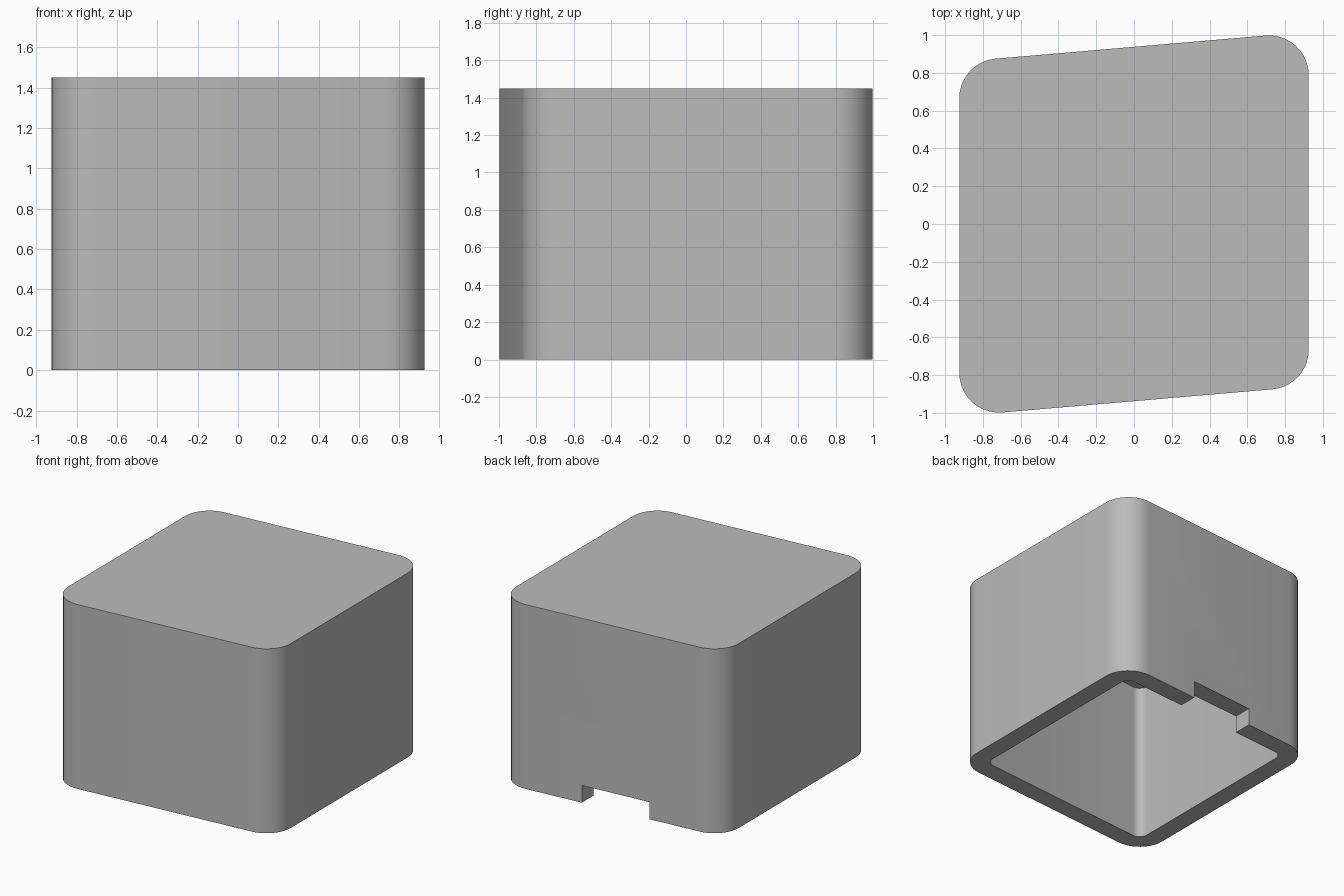
import bpy, bmesh, math

cube = bpy.data.objects.get("Cube")
if cube:
    bpy.data.objects.remove(cube, do_unlink=True)

HALF_X, HALF_Y, SKEW = 0.925, 0.938, 0.0857
HEIGHT, CAVITY, WALL, RADIUS = 1.45, 1.24, 0.145, 0.21

grey = bpy.data.materials.new("grey")
grey.use_nodes = True
grey.diffuse_color = (0.5, 0.5, 0.5, 1)
grey.node_tree.nodes["Principled BSDF"].inputs["Base Color"].default_value = (0.5, 0.5, 0.5, 1)


def outline(inset, steps=10):
    """Skewed rectangle with rounded corners, moved inward by the inset."""
    r = RADIUS - inset
    lean = math.atan(SKEW)
    cx = HALF_X - RADIUS
    cy = HALF_Y - RADIUS / math.cos(lean)
    half = []
    # right front corner, then right back corner
    for side, start, end in ((-1, lean - math.pi / 2, 0), (1, 0, lean + math.pi / 2)):
        for i in range(steps + 1):
            a = start + (end - start) * i / steps
            half.append((cx + r * math.cos(a), side * cy + SKEW * cx + r * math.sin(a)))
    # the other half is the same, turned half way round
    return half + [(-x, -y) for x, y in half]


def prism(name, points, z0, z1):
    bm = bmesh.new()
    base = bm.faces.new([bm.verts.new((x, y, z0)) for x, y in points])
    top = bmesh.ops.extrude_face_region(bm, geom=[base])["geom"]
    bmesh.ops.translate(bm, vec=(0, 0, z1 - z0),
                        verts=[v for v in top if isinstance(v, bmesh.types.BMVert)])
    bmesh.ops.recalc_face_normals(bm, faces=bm.faces)
    mesh = bpy.data.meshes.new(name)
    bm.to_mesh(mesh)
    bm.free()
    mesh.materials.append(grey)
    obj = bpy.data.objects.new(name, mesh)
    bpy.context.collection.objects.link(obj)
    return obj


# Outer body, hollow inside and cable notch in the back wall
cover = prism("cover", outline(0), 0, HEIGHT)
cavity = prism("cavity_cutter", outline(WALL), -0.1, CAVITY)
notch = prism("notch_cutter", [(-0.32, 0.6), (0.235, 0.6), (0.235, 1.2), (-0.32, 1.2)], -0.2, 0.135)

for cutter in (cavity, notch):
    cut = cover.modifiers.new(cutter.name, "BOOLEAN")
    cut.operation = "DIFFERENCE"
    cut.solver = "EXACT"
    cut.object = cutter
    bpy.context.view_layer.objects.active = cover
    bpy.ops.object.modifier_apply(modifier=cut.name)
    bpy.data.objects.remove(cutter, do_unlink=True)

# Smooth corners, crisp rims
bpy.ops.object.select_all(action="DESELECT")
cover.select_set(True)
bpy.context.view_layer.objects.active = cover
bpy.ops.object.shade_smooth_by_angle(angle=math.radians(30))
